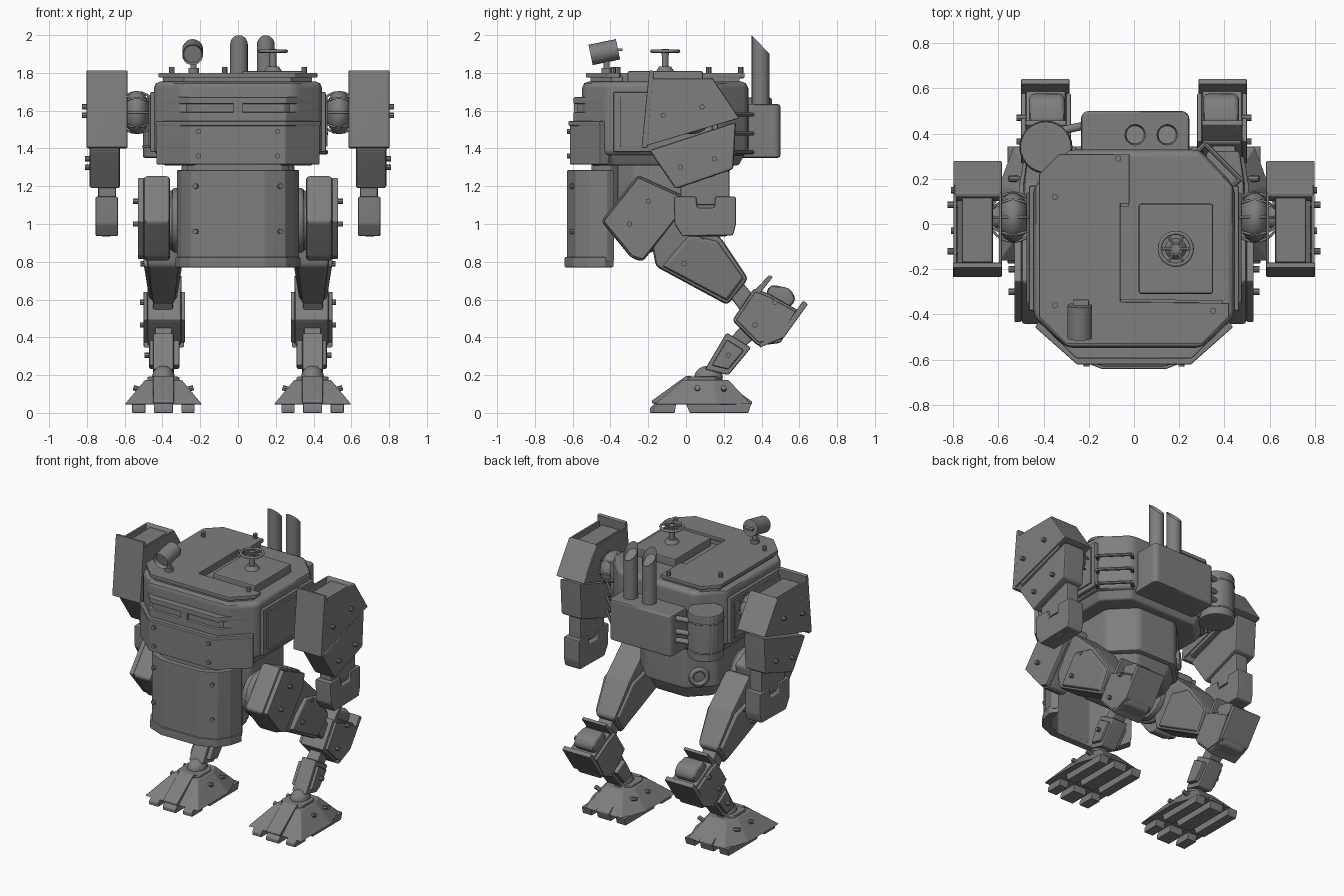
import bpy, bmesh, math
from mathutils import Vector

old = bpy.data.objects.get("Cube")
if old:
    bpy.data.objects.remove(old, do_unlink=True)

steel = bpy.data.materials.new("steel_grey")
steel.use_nodes = True
GREY = (.21, .21, .21, 1)
steel.diffuse_color = GREY
steel.node_tree.nodes["Principled BSDF"].inputs["Base Color"].default_value = GREY


def finish(name, bm, bevel=0):
    """Bevel, shade and link one part."""
    bmesh.ops.recalc_face_normals(bm, faces=bm.faces)
    if bevel:
        bmesh.ops.bevel(bm, geom=list(bm.edges), offset=bevel, segments=2,
                        profile=.5, affect='EDGES', clamp_overlap=True)
    mesh = bpy.data.meshes.new(name)
    bm.to_mesh(mesh)
    bm.free()
    mesh.materials.append(steel)
    mesh.shade_smooth()
    mesh.set_sharp_from_angle(angle=math.radians(38))
    ob = bpy.data.objects.new(name, mesh)
    bpy.context.scene.collection.objects.link(ob)
    weighted = ob.modifiers.new("even_shading", 'WEIGHTED_NORMAL')
    weighted.keep_sharp = True
    return ob


def prism(name, pts, lo, hi, axis='z', bevel=.008, grow=1):
    """Extrude a profile along an axis; grow scales the far end about its centre."""
    bm = bmesh.new()

    def ring(d, k):
        flat = shrink(pts, k)
        return [bm.verts.new((d, u, v) if axis == 'x' else (u, v, d)) for u, v in flat]
    a, b = ring(lo, 1), ring(hi, grow)
    bm.faces.new(a)
    bm.faces.new(b)
    for i in range(len(a)):
        j = (i + 1) % len(a)
        bm.faces.new((a[i], a[j], b[j], b[i]))
    return finish(name, bm, bevel)


def rect(u0, u1, v0, v1, cut=0):
    if not cut:
        return [(u0, v0), (u1, v0), (u1, v1), (u0, v1)]
    return [(u0 + cut, v0), (u1 - cut, v0), (u1, v0 + cut), (u1, v1 - cut),
            (u1 - cut, v1), (u0 + cut, v1), (u0, v1 - cut), (u0, v0 + cut)]


def shrink(pts, k):
    cu = sum(p[0] for p in pts) / len(pts)
    cv = sum(p[1] for p in pts) / len(pts)
    return [(cu + (u - cu) * k, cv + (v - cv) * k) for u, v in pts]


def tube(name, a, b, r, r2=None, sides=20, bevel=0, recess=0):
    a, b = Vector(a), Vector(b)
    bm = bmesh.new()
    bmesh.ops.create_cone(bm, cap_ends=True, segments=sides, radius1=r,
                          radius2=r if r2 is None else r2, depth=(b - a).length)
    if recess:
        cap = max(bm.faces, key=lambda f: f.calc_center_median().z)
        bmesh.ops.inset_region(bm, faces=[cap], thickness=r * .15)
        bmesh.ops.translate(bm, verts=cap.verts, vec=(0, 0, -recess))
    turn = (b - a).to_track_quat('Z', 'Y').to_matrix()
    bmesh.ops.rotate(bm, verts=bm.verts, matrix=turn)
    bmesh.ops.translate(bm, verts=bm.verts, vec=(a + b) / 2)
    return finish(name, bm, bevel)


def bolt(p, d, length=.03):
    p, d = Vector(p), Vector(d).normalized()
    tube("bolt", p - d * .02, p + d * length, .014, sides=8)


def ring(name, loc, major, minor, rot=(0, 0, 0)):
    bpy.ops.mesh.primitive_torus_add(location=loc, rotation=rot, major_radius=major,
                                     minor_radius=minor, major_segments=24, minor_segments=8)
    ob = bpy.context.object
    ob.name = name
    ob.data.materials.append(steel)
    ob.data.shade_smooth()


def ball(name, loc, size):
    bpy.ops.mesh.primitive_uv_sphere_add(segments=24, ring_count=14, location=loc)
    ob = bpy.context.object
    ob.name = name
    ob.scale = size
    ob.data.materials.append(steel)
    ob.data.shade_smooth()


def wall(name, half, z0, z1, k=.93, t=.05):
    """Curved shield: mirrored outline with an inner offset of the same outline."""
    outer = [(-x, y) for x, y in half] + [(x, y) for x, y in reversed(half)]
    inner = [(x * k, y + t) for x, y in reversed(outer)]
    return prism(name, outer + inner, z0, z1, bevel=.006)


# Hull and pelvis
hull = [(-.3, -.55), (.3, -.55), (.445, -.41), (.445, .17), (.29, .33),
        (-.29, .33), (-.445, .17), (-.445, -.41)]
prism("hull", hull, 1.36, 1.755, bevel=.035)
prism("hull_underside", shrink(hull, .985), 1.4, 1.31, bevel=.012, grow=.9)
prism("pelvis", rect(-.3, .3, -.42, .23, .15), 1.33, 1.0, bevel=.03)
prism("pelvis_underside", rect(-.29, .29, -.41, .22, .15), 1.04, .91, bevel=.02, grow=.8)
tube("rear_port", (-.13, .08, 1.09), (-.225, .175, 1.09), .065, recess=.03)
ring("rear_port_rim", (-.22, .17, 1.09), .05, .016, (math.pi / 2, 0, math.pi / 4))

# Roof plate, hatch and hand wheel
roof = [(-.33, .31), (-.02, .31), (-.02, .09), (-.06, .09), (-.06, -.345), (.42, -.35),
        (.42, -.41), (.3, -.53), (-.3, -.53), (-.42, -.41), (-.42, .22)]
prism("roof_plate", roof, 1.775, 1.8, bevel=.004)
prism("roof_base", shrink(roof, .94), 1.74, 1.78, bevel=0)
for x, y in ((-.35, .12), (-.07, .29), (-.35, -.36), (.35, -.385)):
    bolt((x, y, 1.79), (0, 0, 1), .04)
prism("hatch", rect(.02, .35, -.31, .09), 1.74, 1.81, bevel=.012)
hub = Vector((.185, -.11, 1.915))
tube("wheel_foot", hub - Vector((0, 0, .11)), hub - Vector((0, 0, .08)), .05, .03)
tube("wheel_stem", hub - Vector((0, 0, .1)), hub, .018)
tube("wheel_hub", hub - Vector((0, 0, .02)), hub + Vector((0, 0, .012)), .02)
ring("wheel_rim", hub, .071, .009)
for i in range(6):
    a = math.tau * i / 6
    tube("wheel_spoke", hub, hub + Vector((math.cos(a), math.sin(a), 0)) * .07, .008, sides=6)

# Lamp
tube("lamp_post", (-.235, -.42, 1.74), (-.235, -.42, 1.88), .016)
tube("lamp_foot", (-.235, -.42, 1.75), (-.235, -.42, 1.825), .028)
tube("lamp", (-.24, -.36, 1.925), (-.24, -.505, 1.895), .055, recess=.025)
prism("lamp_clip", rect(-.27, -.2, -.37, -.335), 1.915, 1.93, bevel=.003)

# Face: slotted visor, chest shield and belly shield
band = [(.425, -.43), (.255, -.595)]
wall("visor_sill", band, 1.53, 1.592)
wall("visor_brow", band, 1.636, 1.672)
wall("visor_back", [(.41, -.42), (.245, -.575)], 1.54, 1.66)
prism("visor_mid_post", rect(-.025, .025, -.594, -.54), 1.56, 1.66, bevel=.003)
for s in (1, -1):
    post = [(s * .425, -.43), (s * .37, -.483), (s * .34, -.45), (s * .39, -.4)]
    prism("visor_end_post", post, 1.56, 1.66, bevel=.003)
wall("chest_shield", [(.435, -.455), (.25, -.615)], 1.315, 1.54)
wall("chest_shield_rim", [(.438, -.457), (.252, -.622)], 1.52, 1.545)
belly = [(.325, -.42), (.3, -.51), (.25, -.585), (.14, -.63)]
wall("belly_shield", belly, .8, 1.285, .92, .04)
wall("belly_lip", [(x * 1.02, y - .012) for x, y in belly], .77, .825, .88, .05)
prism("belly_mount", rect(-.27, .27, -.5, -.36, .04), 1.1, 1.32)
for x in (-.21, .21):
    for z in (1.49, 1.36):
        bolt((x, -.61, z), (0, -1, 0), .02)
    for z in (1.2, .96):
        bolt((x * 1.05, -.595, z), (x * 2, -1, 0), .02)

# Engine box, exhausts, tank and rungs
prism("engine_box", rect(-.235, .245, .2, .5, .02), 1.35, 1.635, bevel=.03)
for x in (.005, .147):
    pipe = tube("exhaust", (x, .395, 1.6), (x, .395, 1.95), .047, recess=.04)
    for v in pipe.data.vertices:
        if v.co.z > 1.8:
            v.co.z -= (v.co.y - .395) * 1.05
tx, ty = -.39, .34
tube("tank", (tx, ty, 1.35), (tx, ty, 1.67), .115, sides=28, bevel=.014)
for z in (1.41, 1.61):
    ring("tank_hoop", (tx, ty, z), .112, .006)
for z in (1.45, 1.51, 1.6):
    tube("fuel_hose", (tx, ty + .06, z), (-.2, .44, z), .018)
for z in (1.38, 1.48, 1.58):
    ends = [Vector((.315, .355, z)), Vector((.47, .2, z))]
    tube("rung", ends[0], ends[1], .011, sides=8)
    for e in ends:
        tube("rung_end", e, e - Vector((.06, .06, 0)), .011, sides=8)

# Side profiles (y, z) for the limbs
shoulder = [(-.19, 1.77), (.14, 1.77), (.28, 1.56), (-.225, 1.41)]
shield = [(-.195, 1.815), (-.17, 1.81), (-.205, 1.4), (-.235, 1.405)]
cowl = [(.12, 1.77), (.14, 1.775), (.282, 1.56), (.2, 1.535), (.1, 1.7)]
elbow = [(-.195, 1.39), (.265, 1.54), (.25, 1.29), (-.055, 1.185)]
hand = [(-.065, 1.145), (.055, 1.145), (.06, 1.085), (.15, 1.085), (.155, 1.145),
        (.265, 1.145), (.265, 1), (.25, .94), (-.02, .935), (-.06, 1)]
hip = [(-.45, 1.015), (-.255, 1.26), (-.01, 1.15), (-.03, 1.05), (-.23, .8), (-.29, .82)]
thigh = [(-.16, .775), (-.2, 1), (0, 1.1), (.19, .92), (.33, .71), (.22, .57)]
thigh_cover = [(-.13, .775), (.02, .95), (.17, .91), (.31, .71), (.22, .59)]
knee = [(.22, .63), (.3, .69), (.4, .57), (.32, .5)]
shin = [(.245, .49), (.36, .66), (.44, .63), (.6, .54), (.5, .37), (.38, .355)]
calf = [(.42, .64), (.45, .68), (.55, .66), (.585, .6), (.5, .5)]
guard = [(.62, .595), (.645, .575), (.52, .4), (.39, .345), (.39, .37), (.5, .42)]
knee_cap = [(.36, .645), (.44, .73), (.46, .72), (.39, .63)]
ankle = [(.215, .425), (.345, .345), (.225, .2), (.1, .23)]
ankle_link = [(.22, .38), (.29, .33), (.42, .45), (.33, .5)]

for s, side in ((1, "left_"), (-1, "right_")):
    c = s * .395

    def part(name, pts, x0, x1, bevel=.01, grow=1):
        return prism(side + name, pts, s * x0, s * x1, 'x', bevel, grow)

    def studs(x, *spots):
        for y, z in spots:
            bolt((s * x, y, z), (s, 0, 0), .025)

    # Shoulder joint
    part("shoulder_mount", rect(-.385, .17, 1.38, 1.7), .43, .465)
    part("shoulder_mount_panel", rect(-.35, .14, 1.41, 1.67), .46, .475, .004)
    ball(side + "shoulder_ball", (s * .535, .03, 1.59), (.07, .11, .115))
    for i in range(4):
        ring(side + "ball_rib", (s * .535, .03, 1.59), .108, .006, (math.pi * i / 4, 0, 0))
    tube(side + "shoulder_axle", (s * .45, .03, 1.59), (s * .66, .03, 1.59), .05)

    # Arm: core between thin side plates, with a front shield and rear cowl
    part("upper_arm", shrink(shoulder, .9), .625, .762)
    part("upper_arm_plate", shoulder, .785, .8, .004)
    part("upper_arm_inner_plate", shoulder, .585, .598, .004)
    part("upper_arm_shield", shield, .585, .802, .006)
    part("upper_arm_cowl", cowl, .59, .795, .006)
    part("elbow", elbow, .625, .785, .014)
    part("forearm", rect(-.03, .23, 1.1, 1.28), .645, .74)
    part("hand", hand, .635, .755)
    part("hand_core", rect(0, .22, .935, 1.12), .665, .73)
    studs(.8, (-.12, 1.575), (.085, 1.62))
    studs(.785, (-.03, 1.3), (.15, 1.345))

    # Hip and thigh, the thigh narrowing to the knee
    tube(side + "hip_disc", (s * .27, -.2, 1.02), (s * .37, -.2, 1.02), .16, bevel=.02)
    ring(side + "hip_ring", (s * .33, -.2, 1.02), .15, .022, (0, math.pi / 2, 0))
    part("hip_armour", hip, .36, .5, .02)
    part("hip_plate", shrink(hip, .94), .498, .53, .006)
    studs(.53, (-.2, 1.12), (-.3, 1))
    for ob in (part("thigh", thigh, .3, .49, .022),
               part("thigh_plate", thigh_cover, .48, .51, .006, .92),
               part("thigh_inner_plate", thigh_cover, .31, .285, .006, .92)):
        for v in ob.data.vertices:
            k = min(max((.85 - v.co.z) / .28, 0), 1)
            v.co.x = c + (v.co.x - c) * (1 - .4 * k)
    studs(.49, (-.01, .79), (.085, .91))

    # Lower leg
    part("knee_link", knee, .345, .45)
    part("shin", shin, .3, .48, .015)
    part("calf", calf, .305, .465, .025)
    part("calf_guard", guard, .285, .5, .006)
    part("knee_guard", knee_cap, .3, .48, .004)
    for x in (.285, .485):
        part("shin_plate", shrink(shin, .88), x - .005, x + .015, .004)
    studs(.495, (.47, .585), (.365, .465))
    part("ankle", ankle, .34, .45)
    part("ankle_block", shrink(ankle, .7), .31, .47)
    part("ankle_link", ankle_link, .35, .44)
    studs(.47, (.225, .305))
    ball(side + "ankle_ball", (c, .12, .19), (.06, .075, .06))

    # Foot: flared panels over toes and pads
    prism(side + "foot_collar", rect(c - .085, c + .085, .01, .17, .02), .14, .192)
    sole = [(c - .205, -.165), (c + .205, -.165), (c + .205, .17),
            (c + .14, .345), (c - .14, .345), (c - .205, .17)]
    prism(side + "foot_shell", sole, .045, .175, bevel=.006, grow=.47)
    part("foot_centre_panel", [(-.18, .05), (-.18, .065), (0, .195), (.03, .195), (.03, .05)],
         .34, .45, .005)
    part("foot_rear_panel", [(.14, .05), (.14, .185), (.17, .185), (.35, .06), (.35, .045)],
         .345, .445, .005)
    for dx, w, front in ((-.13, .035, -.175), (0, .05, -.19), (.13, .035, -.175)):
        x = .395 + dx
        part("toe", [(front, 0), (front, .025), (front + .04, .065), (-.05, .065), (-.06, 0)],
             x - w, x + w, .004)
        part("sole_pad", [(0, .05), (.02, 0), (.33, 0), (.345, .05)], x - w, x + w, .004)
    for y in (.06, .2):
        for d in (-1, 1):
            bolt((c + d * .13, y, .125), (d, 0, .3), .03)
